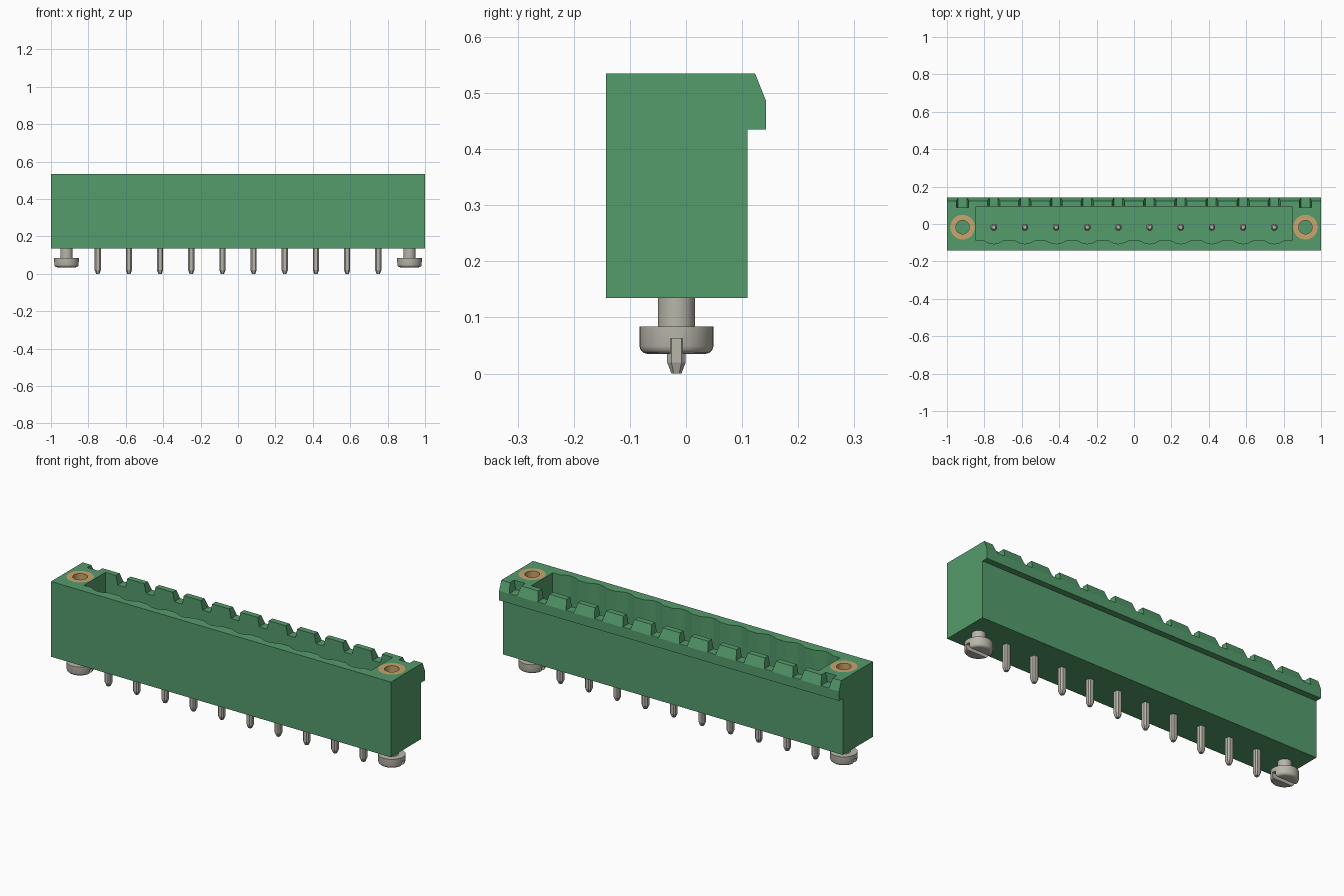
import bpy, bmesh, math

if "Cube" in bpy.data.objects:
    bpy.data.objects.remove(bpy.data.objects["Cube"], do_unlink=True)


def material(name, rgb):
    m = bpy.data.materials.new(name)
    m.use_nodes = True
    m.diffuse_color = (*rgb, 1)
    m.node_tree.nodes["Principled BSDF"].inputs["Base Color"].default_value = (*rgb, 1)
    return m


GREEN = material("green plastic", (0.089, 0.332, 0.150))
METAL = material("tinned metal", (0.485, 0.468, 0.402))
BRASS = material("brass", (0.578, 0.376, 0.156))

PITCH = 1 / 6
PIN_Y = -0.017
TOP, BASE, FLOOR = 0.535, 0.135, 0.22


def finish(name, bm, mat):
    bmesh.ops.recalc_face_normals(bm, faces=bm.faces)
    me = bpy.data.meshes.new(name)
    bm.to_mesh(me)
    bm.free()
    me.materials.append(mat)
    ob = bpy.data.objects.new(name, me)
    bpy.context.collection.objects.link(ob)
    return ob


def prism(name, pts, vec, mat):
    """Extrude a closed 3D outline along a vector."""
    bm = bmesh.new()
    face = bm.faces.new([bm.verts.new(p) for p in pts])
    ext = bmesh.ops.extrude_face_region(bm, geom=[face])
    verts = [g for g in ext["geom"] if isinstance(g, bmesh.types.BMVert)]
    bmesh.ops.translate(bm, verts=verts, vec=vec)
    return finish(name, bm, mat)


def loft(name, section, levels, x, mat, ring=False):
    """Stack scaled copies of a section at (z, scale) levels; ring joins last to first."""
    bm = bmesh.new()
    rows = [[bm.verts.new((x + s * px, PIN_Y + s * py, z)) for px, py in section]
            for z, s in levels]
    n = len(section)
    pairs = list(zip(rows, rows[1:])) + ([(rows[-1], rows[0])] if ring else [])
    for a, b in pairs:
        for i in range(n):
            j = (i + 1) % n
            bm.faces.new((a[i], a[j], b[j], b[i]))
    if not ring:
        bm.faces.new(rows[0])
        bm.faces.new(rows[-1])
    return finish(name, bm, mat)


def cut(ob, cutter):
    """Subtract the cutter, then delete it."""
    mod = ob.modifiers.new("cut", 'BOOLEAN')
    mod.operation, mod.solver, mod.object = 'DIFFERENCE', 'EXACT', cutter
    bpy.context.view_layer.objects.active = ob
    bpy.ops.object.modifier_apply(modifier=mod.name)
    bpy.data.objects.remove(cutter, do_unlink=True)


def smooth(ob):
    bpy.ops.object.select_all(action='DESELECT')
    ob.select_set(True)
    bpy.context.view_layer.objects.active = ob
    bpy.ops.object.shade_smooth_by_angle(angle=math.radians(30))


CIRCLE = [(math.cos(2 * math.pi * i / 32), math.sin(2 * math.pi * i / 32)) for i in range(32)]
PIN_SECTION = [(1, -.55), (1, .55), (.55, 1), (-.55, 1),
               (-1, .55), (-1, -.55), (-.55, -1), (.55, -1)]
pin_xs = [(i - 4.5) * PITCH for i in range(10)]

# Housing: side profile with an overhanging chamfered lip at the back
side = [(-.143, BASE), (.11, BASE), (.11, .435), (.143, .435),
        (.143, .485), (.123, TOP), (-.143, TOP)]
housing = prism("housing", [(-1, y, z) for y, z in side], (2, 0, 0), GREEN)

# Cavity with a shallow scallop in the front wall at every pin
outline = [(.845, .093), (-.845, .093), (-.845, -.087)]
for x in pin_xs:
    for k in range(9):
        t = k / 8
        outline.append((x + .11 * (t - .5), -.087 - .019 * math.sin(math.pi * t)))
outline.append((.845, -.087))
cut(housing, prism("cavity_cutter", [(x, y, FLOOR) for x, y in outline], (0, 0, .5), GREEN))

# Notches through the back lip, with sloping sides
for i in range(12):
    x = (i - 5.5) * PITCH
    trap = [(-.023, .487), (.023, .487), (.033, TOP), (.037, .555), (-.037, .555), (-.033, TOP)]
    cut(housing, prism("notch_cutter", [(x + a, .088, z) for a, z in trap], (0, .1, 0), GREEN))

for label, s in (("left", 1), ("right", -1)):
    x = s * 5.5 * PITCH
    # Threaded insert set flush into a blind hole
    cut(housing, loft("hole_cutter", CIRCLE, [(.25, .066), (.6, .066)], x, GREEN))
    insert = loft(label + "_insert", CIRCLE,
                  [(.25, .066), (TOP, .066), (TOP, .036), (.25, .036)], x, BRASS, ring=True)
    smooth(insert)

    # Slotted mounting screw under the housing
    screw = loft(label + "_screw", CIRCLE,
                 [(.035, .052), (.037, .059), (.042, .064), (.049, .066), (.084, .066),
                  (.084, .033), (BASE + .01, .033)], x, METAL)
    slot = [(x - .1, PIN_Y + a, z) for a, z in ((-.011, 0), (.011, 0), (.011, .062), (-.011, .062))]
    cut(screw, prism("slot_cutter", slot, (.2, 0, 0), METAL))
    smooth(screw)

# Contact pins, tapered at both ends
for i, x in enumerate(pin_xs):
    loft(f"contact_pin_{i + 1}", PIN_SECTION,
         [(0, .009), (.02, .0165), (.405, .0165), (.42, .009)], x, METAL)
